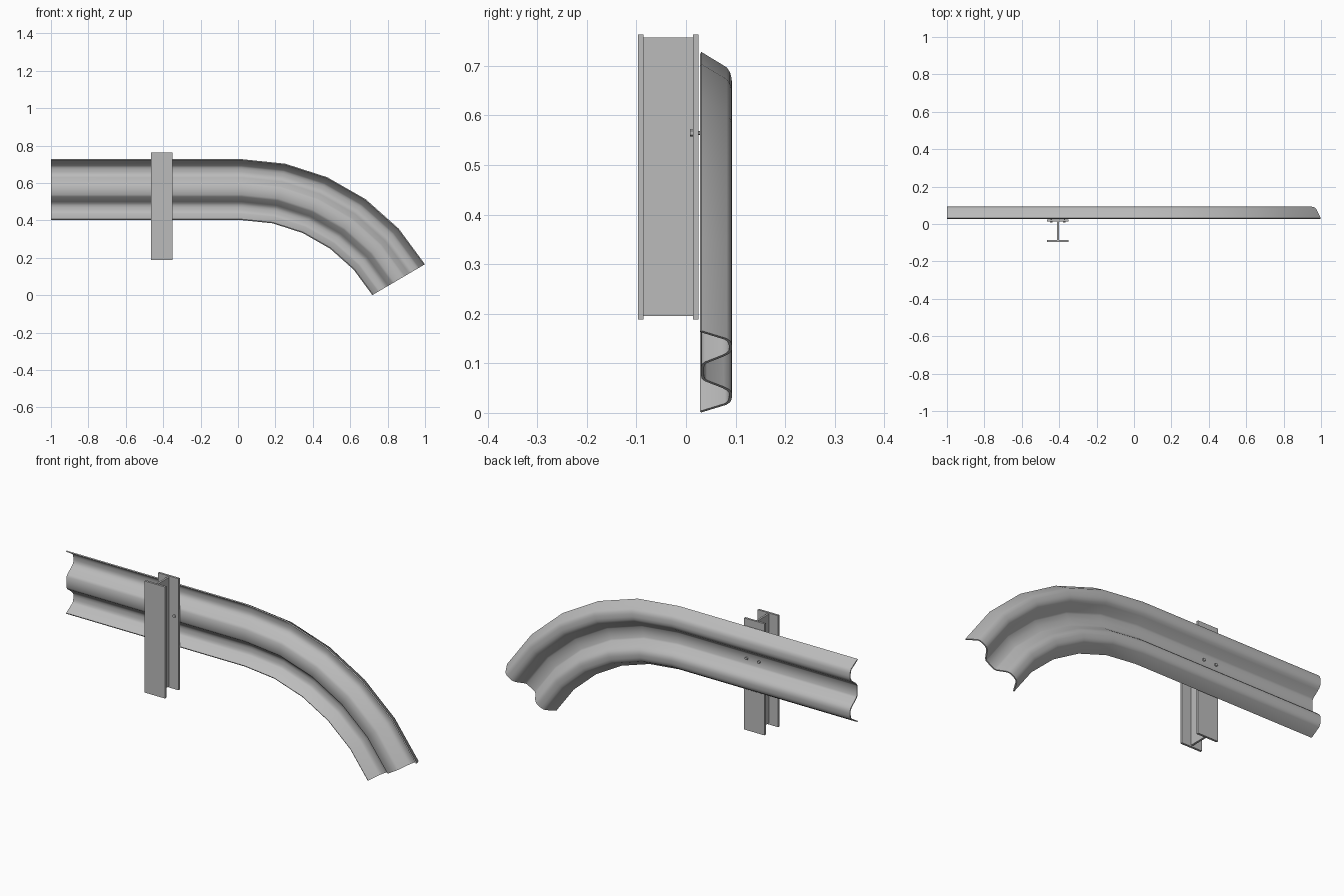
import bpy, bmesh, math
from mathutils import Vector, Matrix

cube = bpy.data.objects.get("Cube")
if cube:
    bpy.data.objects.remove(cube, do_unlink=True)

steel = bpy.data.materials.new("galvanised_grey")
steel.use_nodes = True
colour = (0.5, 0.5, 0.5, 1)
steel.diffuse_color = colour
steel.node_tree.nodes["Principled BSDF"].inputs["Base Color"].default_value = colour


def finish(name, bm, smooth=False):
    bmesh.ops.recalc_face_normals(bm, faces=bm.faces)
    mesh = bpy.data.meshes.new(name)
    bm.to_mesh(mesh)
    bm.free()
    mesh.materials.append(steel)
    obj = bpy.data.objects.new(name, mesh)
    bpy.context.collection.objects.link(obj)
    if smooth:
        bpy.ops.object.select_all(action='DESELECT')
        obj.select_set(True)
        bpy.context.view_layer.objects.active = obj
        bpy.ops.object.shade_smooth_by_angle(angle=math.radians(40))
    return obj


def box(name, x, y, z):
    bm = bmesh.new()
    size = [hi - lo for lo, hi in (x, y, z)]
    mid = [(hi + lo) / 2 for lo, hi in (x, y, z)]
    bmesh.ops.create_cube(bm, size=1,
                          matrix=Matrix.Translation(mid) @ Matrix.Diagonal((*size, 1)))
    return finish(name, bm)


def bolt(name, x, y, z, radius, depth):
    bm = bmesh.new()
    bmesh.ops.create_cone(bm, cap_ends=True, segments=6, radius1=radius, radius2=radius,
                          depth=depth, matrix=Matrix.Translation((x, y, z))
                          @ Matrix.Rotation(math.pi / 2, 4, 'X'))
    return finish(name, bm)


# Double-wave rail section: (offset from the middle, y) for one half
half = [(0, .036), (.026, .037), (.034, .042), (.06, .076), (.07, .086), (.082, .092),
        (.095, .093), (.11, .092), (.122, .089), (.132, .082), (.163, .031)]
outer = [Vector((-o, y)) for o, y in reversed(half[1:])] + [Vector(p) for p in half]
inner = []
for i, p in enumerate(outer):
    along = (outer[min(i + 1, len(outer) - 1)] - outer[max(i - 1, 0)]).normalized()
    inner.append(p - Vector((-along.y, along.x)) * 0.006)
section = outer + inner[::-1]

# Rail path: straight run, then an arc bending down in five segments
centre_z, radius, bend_x = 0.565, 0.975, 0.018
stations = [(-1, 0)] + [(bend_x, math.radians(59.6) * i / 5) for i in range(6)]
bm = bmesh.new()
rings = []
for x, a in stations:
    ring = []
    for o, y in section:
        r = radius + o
        ring.append(bm.verts.new((x + r * math.sin(a), y,
                                  centre_z - radius + r * math.cos(a))))
    rings.append(ring)
n = len(section)
for r0, r1 in zip(rings, rings[1:]):
    for i in range(n):
        j = (i + 1) % n
        bm.faces.new((r0[i], r0[j], r1[j], r1[i]))
# End caps as strips between the two skins
for ring in (rings[0], rings[-1]):
    for i in range(len(outer) - 1):
        bm.faces.new((ring[i], ring[i + 1], ring[n - 2 - i], ring[n - 1 - i]))
finish("guard_rail", bm, smooth=True)

# I-beam post
post_x = -0.407
flange = (post_x - 0.058, post_x + 0.058)
box("post_front_flange", flange, (-0.097, -0.086), (0.188, 0.763))
box("post_back_flange", flange, (0.014, 0.025), (0.188, 0.763))
box("post_web", (post_x - 0.005, post_x + 0.005), (-0.086, 0.014), (0.195, 0.757))

# Bolt heads in the rail valley, shanks, and nuts inside the post
for side, s in (("left", 1), ("right", -1)):
    x = post_x + s * 0.035
    bolt("bolt_head_" + side, x, 0.039, centre_z, 0.008, 0.008)
    bolt("bolt_shank_" + side, x, 0.025, centre_z, 0.004, 0.03)
    bolt("bolt_nut_" + side, x, 0.011, centre_z, 0.008, 0.006)
